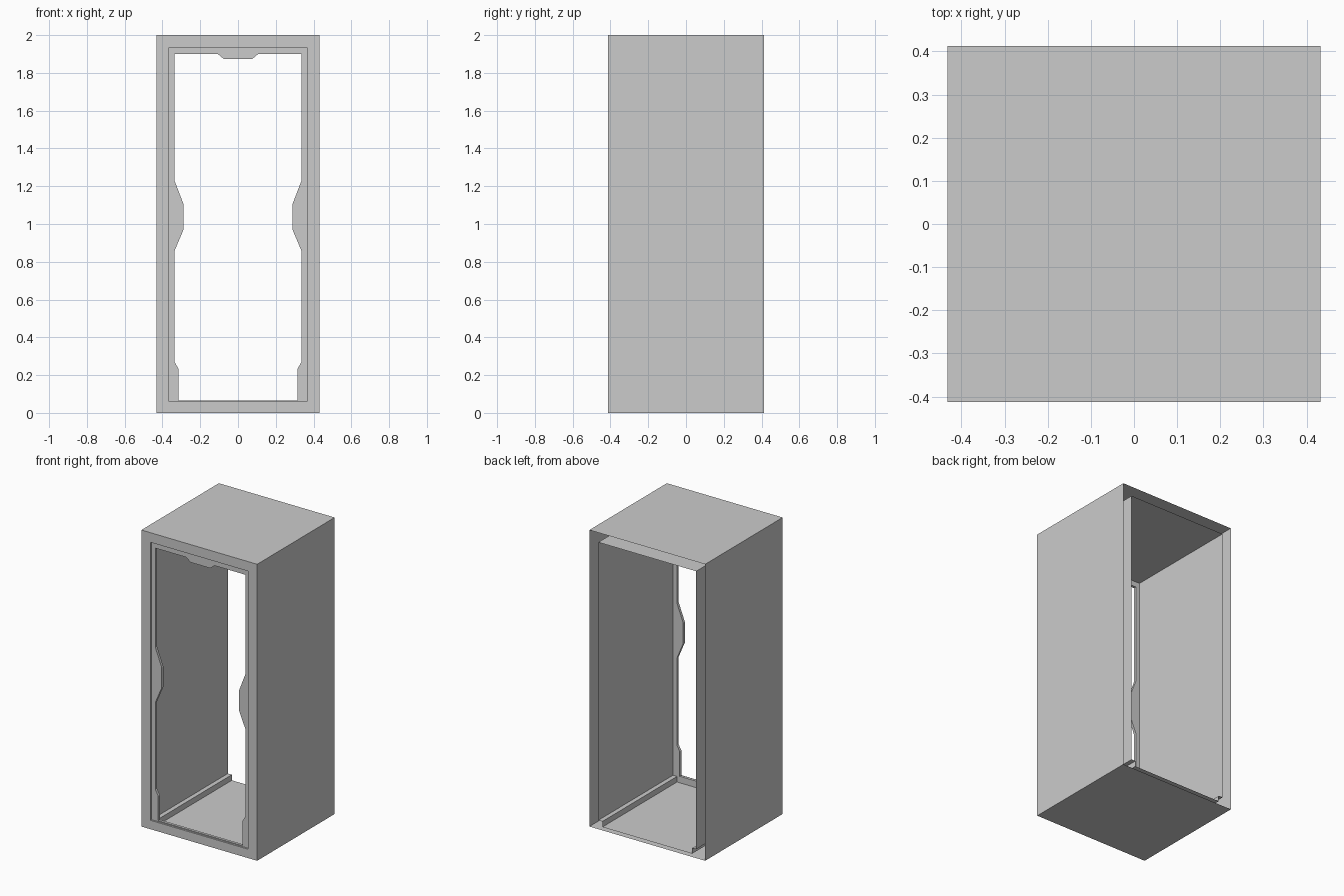
import bpy, bmesh

if "Cube" in bpy.data.objects:
    bpy.data.objects.remove(bpy.data.objects["Cube"])

W, D, H = 0.432, 0.413, 2.0      # half width, half depth, height
IW, IT = 0.365, 1.935            # liner half width and ceiling height
SILL, FLOOR = 0.06, 0.022
RECESS, BEZEL_T = 0.012, 0.018


def mirror(half):
    """Closed (x, z) loop from its right half, listed top to bottom."""
    return half + [(-x, z) for x, z in reversed(half)]


def finish(name, bm):
    bmesh.ops.remove_doubles(bm, verts=bm.verts, dist=1e-5)
    bmesh.ops.recalc_face_normals(bm, faces=bm.faces)
    mesh = bpy.data.meshes.new(name)
    bm.to_mesh(mesh)
    bm.free()
    obj = bpy.data.objects.new(name, mesh)
    bpy.context.collection.objects.link(obj)
    return obj


def ring(bm, loop, y):
    """Vertices and edges of a closed loop in the plane at y."""
    vs = [bm.verts.new((x, y, z)) for x, z in loop]
    return vs, [bm.edges.new((vs[i - 1], vs[i])) for i in range(len(vs))]


def tube(bm, loop, y0, y1):
    """Sheet walls swept along y."""
    a, _ = ring(bm, loop, y0)
    b, _ = ring(bm, loop, y1)
    for i in range(len(a)):
        bm.faces.new((a[i - 1], a[i], b[i], b[i - 1]))


def frame(bm, outer, inner, y):
    """Flat plate with a hole."""
    edges = ring(bm, outer, y)[1] + ring(bm, inner, y)[1]
    bmesh.ops.triangle_fill(bm, edges=edges, use_beauty=True,
                            normal=(0, -1, 0))


outline = mirror([(W, H), (W, 0)])
mouth = mirror([(IW, IT), (IW, SILL)])

# Outer casing: sheet shell open at the back, with the front border
bm = bmesh.new()
tube(bm, outline, -D, D)
frame(bm, outline, mouth, -D)
tube(bm, mouth, -D, -D + RECESS)
finish("outer_casing", bm)

# Inner liner: open sheet tube with a raised ledge along each side of the floor
section = mirror([(IW, IT), (IW, SILL), (0.335, SILL), (0.335, FLOOR)])
bm = bmesh.new()
tube(bm, section, -D + RECESS, D)
finish("inner_liner", bm)

# Front bezel: recessed plate with a shaped opening
opening = mirror([(0.074, 1.873), (0.106, 1.899), (0.336, 1.899),
                  (0.336, 1.229), (0.289, 1.107), (0.289, 0.969),
                  (0.336, 0.858), (0.336, 0.27), (0.315, 0.233),
                  (0.315, 0.066)])
bezel_outline = mirror([(IW, IT), (IW, FLOOR)])
bm = bmesh.new()
y0, y1 = -D + RECESS, -D + RECESS + BEZEL_T
frame(bm, bezel_outline, opening, y0)
frame(bm, bezel_outline, opening, y1)
tube(bm, opening, y0, y1)
finish("front_bezel", bm)
